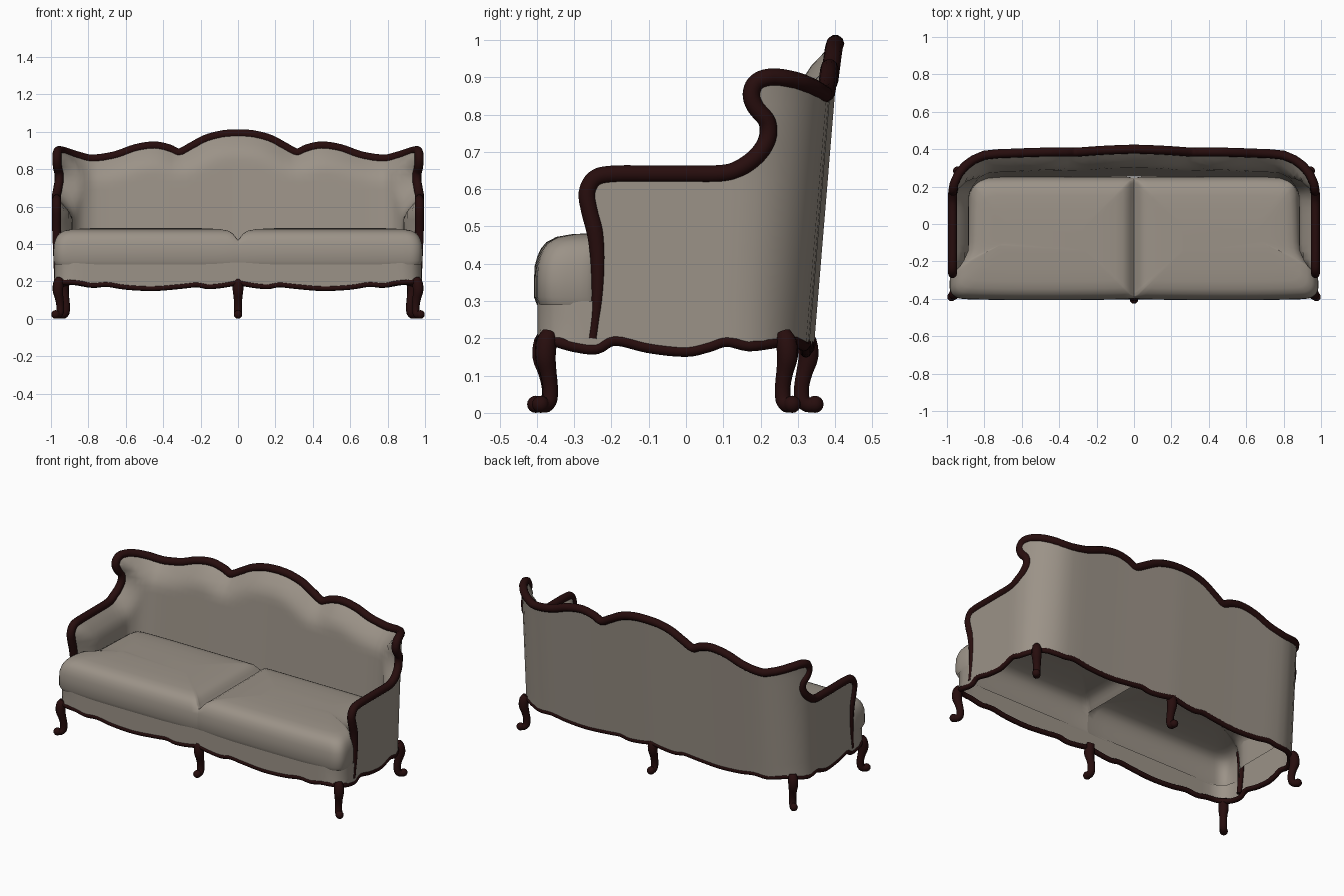
import bpy, bmesh, math
from mathutils import Vector
from mathutils.geometry import intersect_point_line

if "Cube" in bpy.data.objects:
    bpy.data.objects.remove(bpy.data.objects["Cube"])


def material(name, rgb):
    m = bpy.data.materials.new(name)
    m.use_nodes = True
    m.diffuse_color = (*rgb, 1)
    bsdf = m.node_tree.nodes["Principled BSDF"]
    bsdf.inputs["Base Color"].default_value = (*rgb, 1)
    bsdf.inputs["Roughness"].default_value = 0.7
    return m


FABRIC = material("beige fabric", (0.33, 0.29, 0.245))
WOOD = material("dark mahogany", (0.02, 0.004, 0.004))


def smooth_path(pts, steps=5, closed=False):
    """Catmull-Rom points through a few control points."""
    pts = [Vector(p) for p in pts]
    n, out = len(pts), []
    get = (lambda i: pts[i % n]) if closed else (lambda i: pts[max(0, min(n - 1, i))])
    for i in range(n if closed else n - 1):
        a, b, c, d = (get(i + k) for k in (-1, 0, 1, 2))
        for k in range(steps):
            t = k / steps
            out.append(b + (c - a) * (t / 2) + (2 * a - 5 * b + 4 * c - d) * (t * t / 2)
                       + (3 * b - a - 3 * c + d) * (t ** 3 / 2))
    return out if closed else out + [pts[-1]]


# Half plan of the sofa, from front centre around the arm to back centre
PLAN = [Vector(p) for p in [(0, -.388), (.9, -.388), (.945, -.373), (.968, -.335), (.97, -.3),
        (.97, .17), (.962, .215), (.94, .265), (.905, .31), (.86, .345), (.8, .372),
        (.72, .38), (.4, .383), (0, .393)]]
S = [0]
for a, b in zip(PLAN, PLAN[1:]):
    S.append(S[-1] + (b - a).length)
shift = -.3 - S[4]          # along the arm, s equals y
S = [v + shift for v in S]
S0, S1 = S[0], S[-1]


def plan(s):
    s = max(S0, min(S1, s))
    i = next(k for k in range(len(S) - 1) if s <= S[k + 1] + 1e-9)
    return PLAN[i].lerp(PLAN[i + 1], (s - S[i]) / (S[i + 1] - S[i]))


def place(s, z, inset=0):
    """Map distance along the plan and height to space, with a leaning back."""
    p = plan(s)
    t = (plan(s + .03) - plan(s - .03)).normalized()
    x, y = p.x - t.y * inset, p.y + t.x * inset
    if s >= S1 - 1e-5 or s <= S0 + 1e-5:
        x = 0
    y -= .058 * (.9 - z) * max(0, min(1, p.y / .37)) / .7
    return Vector((x, y, z))


# Rail line of arm, wing and crest, as (s, z)
RAIL = smooth_path(
    [(-.25, .2), (-.238, .3), (-.236, .4), (-.243, .48), (-.258, .54), (-.265, .59), (-.245, .628),
     (-.2, .64), (-.1, .641), (0, .641), (.1, .642), (.15, .655), (.2, .69), (.228, .735),
     (.225, .78), (.19, .82), (.177, .855), (.19, .887), (.23, .9), (.3, .892)]
    + [(S1 - x, z) for x, z in [(.86, .87), (.78, .855), (.66, .872), (.55, .91), (.45, .925),
       (.37, .91), (.315, .888), (.25, .92), (.17, .962), (.08, .985), (0, .99)]])

# Scalloped lower edge, same wave at front and back
WAVE = [(0, .195), (.08, .18), (.16, .173), (.22, .183), (.3, .175), (.45, .163), (.6, .17),
        (.7, .185), (.78, .18), (.86, .195)]
HEM = smooth_path(
    [(S0 + x, z) for x, z in WAVE]
    + [(-.37, .195), (-.3, .178), (-.24, .172), (-.19, .195), (-.1, .175), (0, .165),
       (.07, .177), (.13, .192), (.2, .18), (.28, .187), (.36, .195)]
    + [(S1 - x, z) for x, z in reversed(WAVE[:-1])], 4)


def finish(obj, mat, angle=40):
    obj.data.materials.clear()
    obj.data.materials.append(mat)
    bpy.ops.object.select_all(action='DESELECT')
    obj.select_set(True)
    bpy.context.view_layer.objects.active = obj
    if obj.type == 'CURVE':
        bpy.ops.object.convert(target='MESH')
    bpy.ops.object.shade_smooth_by_angle(angle=math.radians(angle))


def add_mesh(name, bm, mat, mirror=False):
    me = bpy.data.meshes.new(name)
    bm.to_mesh(me)
    bm.free()
    obj = bpy.data.objects.new(name, me)
    bpy.context.collection.objects.link(obj)
    finish(obj, mat, 60)
    if mirror:
        obj.modifiers.new("mirror", 'MIRROR').merge_threshold = .002


def tube(name, pts, radius, scales=None, closed=False):
    cu = bpy.data.curves.new(name, 'CURVE')
    cu.dimensions = '3D'
    cu.bevel_depth, cu.bevel_resolution, cu.use_fill_caps = radius, 3, True
    sp = cu.splines.new('POLY')
    sp.points.add(len(pts) - 1)
    sp.use_cyclic_u = closed
    for i, p in enumerate(pts):
        sp.points[i].co = (*p, 1)
        sp.points[i].radius = scales[i] if scales else 1
    obj = bpy.data.objects.new(name, cu)
    bpy.context.collection.objects.link(obj)
    finish(obj, WOOD, 60)


def panel(name, outline, step, inset):
    """Cut a flat outline into a grid, then wrap it around the plan."""
    bm = bmesh.new()
    bm.faces.new([bm.verts.new((p[0], p[1], 0)) for p in outline])
    for axis, lo, hi in ((0, S0, S1), (1, .15, 1)):
        for k in range(int((hi - lo) / step)):
            co, no = [0, 0, 0], [0, 0, 0]
            co[axis], no[axis] = lo + (k + .513) * step, 1
            bmesh.ops.bisect_plane(bm, geom=bm.verts[:] + bm.edges[:] + bm.faces[:],
                                   plane_co=co, plane_no=no)
    for v in bm.verts:
        v.co = place(v.co.x, v.co.y, inset(v.co.copy()))
    add_mesh(name, bm, FABRIC, True)


def padding(p):
    """Padding swells away from the rail."""
    dist = 1
    for a, b in zip(RAIL, RAIL[1:]):
        q, t = intersect_point_line(p.xy, a, b)
        dist = min(dist, (p.xy - a.lerp(b, max(0, min(1, t)))).length)
    u = min(1, dist / .13)
    return .006 + .082 * math.sin(u * math.pi / 2)


# Upholstered outside with apron, and the padded inside
upper = [p for p in reversed(RAIL) if p.y > .301]
panel("outer_upholstery", HEM + upper + [(-.238, .3), (S0, .3)], .05, lambda p: -.01)
panel("inner_padding", [p for p in RAIL if p.y > .281] + [(S1, .28), (-.238, .28)], .04, padding)


def both_sides(pts, skip=0):
    return pts + [Vector((-p.x, p.y, p.z)) for p in reversed(pts[skip:-1])]


# Carved rail and lower trim
rail = [place(*p) for p in RAIL]
grow = [min(1, .6 + .5 * max(0, p.y - .25) / .3) for p in RAIL]
tube("top_rail", both_sides(rail), .024, grow + grow[-2::-1])
tube("lower_trim", both_sides([place(*p) for p in HEM], 1), .015, closed=True)

# Seat cushions: hollow below, touching at the middle, wider in front of the arms
OUTLINE = smooth_path([(0, -.36), (0, -.388), (.04, -.402), (.35, -.407), (.65, -.407), (.88, -.402),
                       (.95, -.393), (.982, -.36), (.985, -.3), (.975, -.25), (.935, -.21),
                       (.9, -.14), (.892, 0), (.887, .12), (.878, .2), (.84, .245), (.65, .253),
                       (.35, .253), (.08, .253), (.02, .25), (0, .23), (0, .1), (0, -.1),
                       (0, -.25)], 3, True)
LAYERS = [(.008, .289), (0, .31), (0, .36), (.002, .395), (.009, .42), (.018, .44),
          (.033, .458), (.06, .472), (.1, .479), (.17, .483), (.26, .486)]
CENTRE, HALF = Vector((.492, -.077)), Vector((.492, .33))


def cushion_point(p, inset, z):
    x, y = (CENTRE[i] + (p[i] - CENTRE[i]) * (1 - inset / HALF[i]) for i in (0, 1))
    return Vector((0 if p.x < .012 and z < .425 else max(0, x), y, z))


for side, sx in (("left", 1), ("right", -1)):
    bm = bmesh.new()
    flip = Vector((sx, 1, 1))
    rings = [[bm.verts.new(cushion_point(p, i, z) * flip) for p in OUTLINE] for i, z in LAYERS]
    for r, q in zip(rings, rings[1:]):
        for k in range(len(r)):
            j = (k + 1) % len(r)
            quad = (r[k], r[j], q[j], q[k])
            if any(abs(v.co.x) > .001 for v in quad):
                bm.faces.new(quad if sx > 0 else quad[::-1])
    bm.faces.new(rings[-1] if sx > 0 else rings[-1][::-1])
    bmesh.ops.delete(bm, geom=[v for v in bm.verts if not v.link_faces], context='VERTS')
    add_mesh(side + "_seat_cushion", bm, FABRIC)

# Curved legs with scrolled toes: (outward, height, radius)
LEG = smooth_path([(-.005, .215, .02), (.006, .19, .028), (.01, .15, .028), (0, .11, .023),
                   (-.008, .07, .021), (-.006, .035, .021), (.008, .022, .021), (.024, .022, .021)], 3)


def leg(name, x, y, ox, oy):
    out = Vector((ox, oy, 0)).normalized()
    pts = [Vector((x, y, p.y)) + out * p.x for p in LEG]
    tube(name, pts, 1, [p.z for p in LEG])
    bm = bmesh.new()
    bmesh.ops.create_uvsphere(bm, u_segments=14, v_segments=8, radius=.023)
    bmesh.ops.translate(bm, verts=bm.verts, vec=Vector((x, y, .023)) + out * .028)
    add_mesh(name + "_toe", bm, WOOD)


for side, sx in (("left", 1), ("right", -1)):
    leg("front_leg_" + side, sx * .956, -.37, sx, -1)
    leg("back_leg_" + side, sx * .925, .265, sx, 1)
leg("front_leg_centre", 0, -.375, 0, -1)
leg("back_leg_centre", 0, .318, 0, 1)
